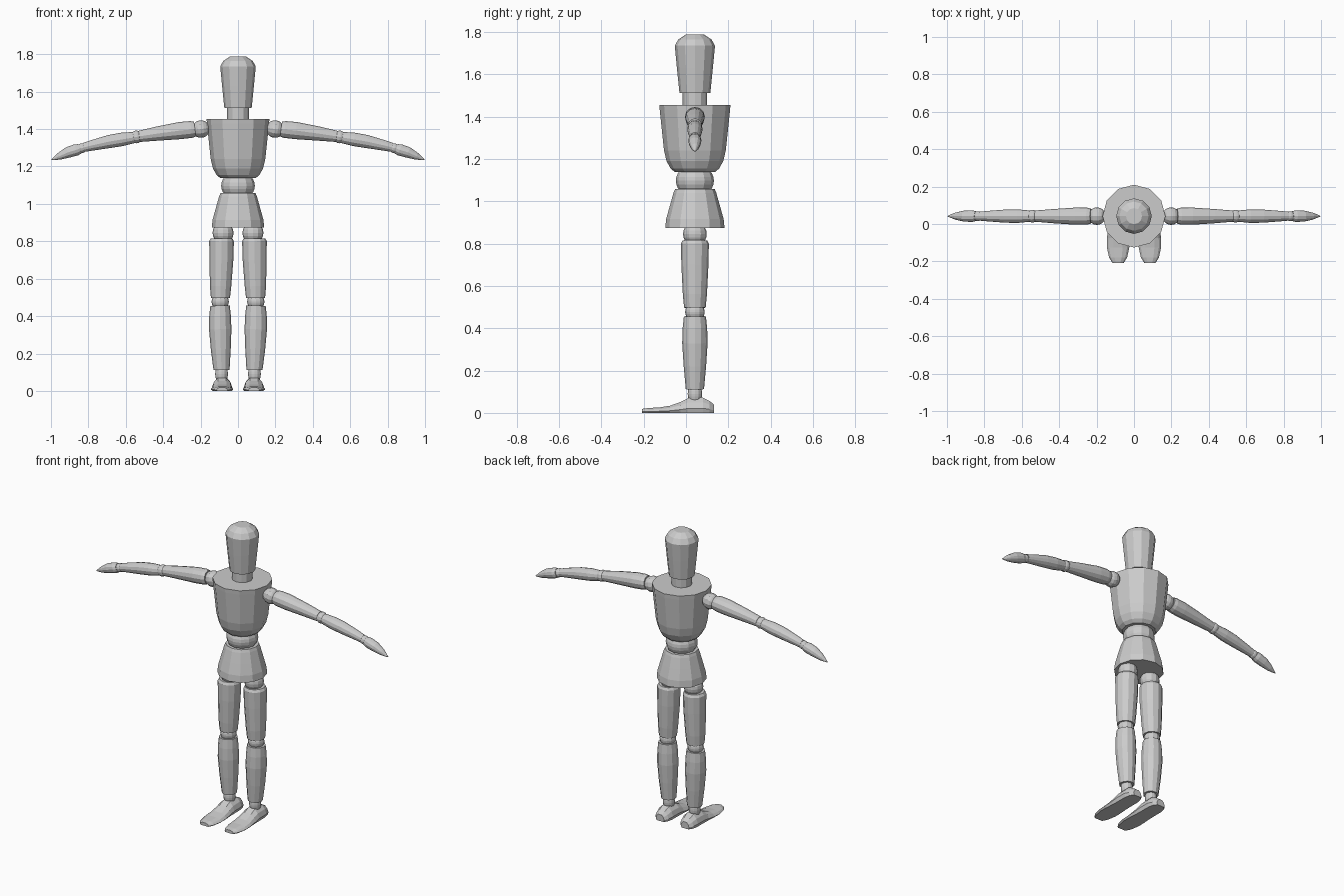
import bpy, bmesh, math
from mathutils import Vector

if "Cube" in bpy.data.objects:
    bpy.data.objects.remove(bpy.data.objects["Cube"])

CY = 0.042   # body centre line in y


def finish(name, rings, mirror=False):
    """Skin a list of point rings into a closed, flat-shaded object."""
    bm = bmesh.new()
    loops = [[bm.verts.new(p) for p in ring] for ring in rings]
    n = len(loops[0])
    for a, b in zip(loops, loops[1:]):
        for i in range(n):
            j = (i + 1) % n
            bm.faces.new((a[i], a[j], b[j], b[i]))
    bm.faces.new(loops[0])
    bm.faces.new(loops[-1])
    bmesh.ops.recalc_face_normals(bm, faces=bm.faces)
    me = bpy.data.meshes.new(name)
    bm.to_mesh(me)
    bm.free()
    ob = bpy.data.objects.new(name, me)
    bpy.context.collection.objects.link(ob)
    if mirror:
        ob.modifiers.new("mirror", 'MIRROR').use_mirror_merge = False
    return ob


def turned(name, stations, mirror=False, sides=12):
    """Wooden turned part: stations are (x, z, radius) along its axis."""
    pts = [Vector((x, CY, z)) for x, z, r in stations]
    d = (pts[-1] - pts[0]).normalized()
    u = Vector((0, 1, 0))
    v = d.cross(u)
    rings = []
    for p, (x, z, r) in zip(pts, stations):
        angs = [2 * math.pi * k / sides for k in range(sides)]
        rings.append([p + r * (u * math.cos(a) + v * math.sin(a)) for a in angs])
    return finish(name, rings, mirror)


def ball(name, x, z, r, half, axis, mirror=False, cut=60):
    """Joint ball, squashed to half-length along axis (x, z)."""
    ax, az = axis
    st = []
    for k in range(-3, 4):
        a = math.radians(cut * k / 3)
        t = half * math.sin(a) / math.sin(math.radians(cut))
        st.append((x + ax * t, z + az * t, r * math.cos(a)))
    return turned(name, st, mirror)


UP = (0, 1)

# Head, neck and trunk
turned("head", [(0, 1.512, .073), (0, 1.63, .085), (0, 1.735, .095),
                (0, 1.765, .078), (0, 1.788, .043)])
turned("neck", [(0, 1.44, .058), (0, 1.52, .058)])
turned("chest", [(0, 1.138, .095), (0, 1.155, .115), (0, 1.19, .134),
                 (0, 1.24, .146), (0, 1.43, .166), (0, 1.455, .168)])
ball("waist", 0, 1.097, .09, .05, UP, cut=40)
turned("pelvis", [(0, .874, .14), (0, .915, .136), (0, .98, .118),
                  (0, 1.04, .101), (0, 1.057, .094)])

# Legs
ball("hip_joint", .08, .845, .056, .045, UP, True, cut=50)
turned("thigh", [(.094, .497, .051), (.093, .56, .057), (.089, .70, .064),
                 (.088, .80, .066), (.087, .815, .058)], True)
ball("knee", .095, .477, .046, .03, UP, True, cut=40)
turned("shin", [(.088, .112, .043), (.092, .22, .053), (.095, .33, .060),
                (.096, .40, .058), (.096, .456, .052)], True)
ball("ankle", .088, .09, .034, .035, UP, True, cut=40)

# Feet: D-shaped sections along y as (y, half width, height)
section = [(-.85, 0), (-1, .3), (-.8, .7), (-.4, 1),
           (.4, 1), (.8, .7), (1, .3), (.85, 0)]
foot = [(.132, .028, .04), (.112, .045, .056), (.08, .053, .072),
        (.01, .054, .07), (-.025, .055, .052), (-.075, .059, .034),
        (-.125, .060, .026), (-.18, .048, .023), (-.208, .03, .019)]
finish("foot", [[(.085 + sx * w, y, sz * h) for sx, sz in section]
                for y, w, h in foot], True)

# Arms, drooping slightly toward the hands
DROOP = (.985, -.17)
ball("shoulder_joint", .198, 1.40, .047, .041, DROOP, True)
turned("upper_arm", [(.23, 1.400, .040), (.25, 1.398, .045), (.31, 1.392, .046),
                     (.43, 1.376, .038), (.528, 1.361, .030)], True)
ball("elbow", .543, 1.358, .034, .02, DROOP, True, cut=40)
turned("forearm", [(.557, 1.355, .030), (.62, 1.345, .036), (.69, 1.333, .035),
                   (.78, 1.313, .028), (.824, 1.302, .024)], True)
ball("wrist", .835, 1.298, .026, .018, (.95, -.31), True, cut=40)
turned("hand", [(.845, 1.295, .026), (.865, 1.289, .031), (.91, 1.275, .029),
                (.955, 1.255, .019), (.98, 1.243, .009), (.996, 1.236, .002)], True)
